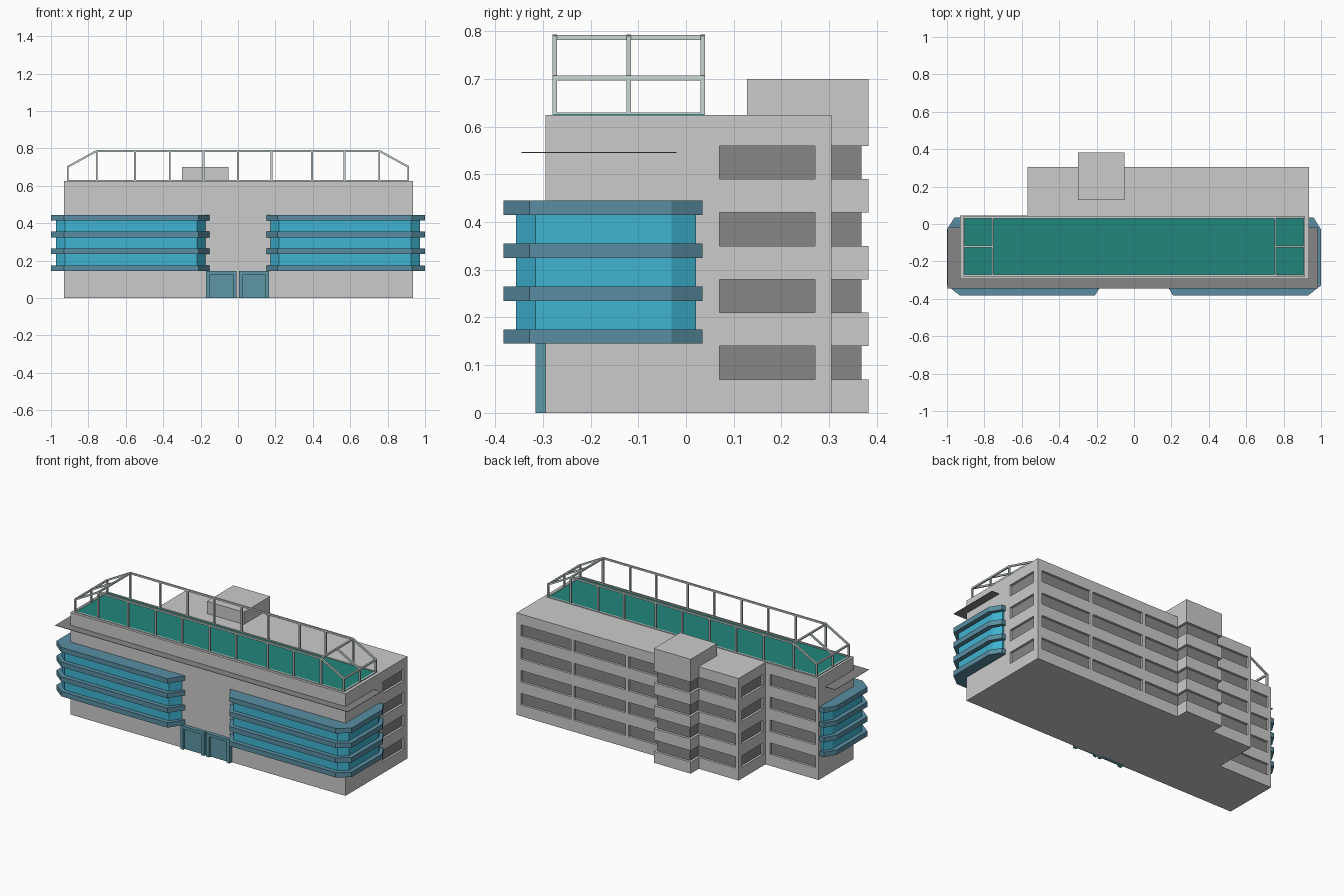
import bpy, bmesh
from mathutils import Vector, Matrix

if "Cube" in bpy.data.objects:
    bpy.data.objects.remove(bpy.data.objects["Cube"])


def material(name, rgb):
    m = bpy.data.materials.new(name)
    m.diffuse_color = (*rgb, 1)
    m.use_nodes = True
    m.node_tree.nodes["Principled BSDF"].inputs["Base Color"].default_value = m.diffuse_color
    return m


DARK = material("dark_grey", (0.24, 0.24, 0.24))
TRIM = material("blue_grey_trim", (0.10, 0.27, 0.36))
GLASS = material("blue_glass", (0.05, 0.46, 0.65))
DOOR = material("door_blue", (0.11, 0.31, 0.38))
GREEN = material("court_green", (0.015, 0.24, 0.20))
RAIL = material("pale_rail", (0.60, 0.68, 0.66))


def finish(name, bm, mat=None):
    bmesh.ops.recalc_face_normals(bm, faces=bm.faces)
    me = bpy.data.meshes.new(name)
    bm.to_mesh(me)
    bm.free()
    ob = bpy.data.objects.new(name, me)
    bpy.context.collection.objects.link(ob)
    if mat:
        me.materials.append(mat)
    return ob


def add_box(bm, x0, x1, y0, y1, z0, z1):
    m = Matrix.Translation(((x0 + x1) / 2, (y0 + y1) / 2, (z0 + z1) / 2))
    m = m @ Matrix.Diagonal((x1 - x0, y1 - y0, z1 - z0, 1))
    bmesh.ops.create_cube(bm, size=1, matrix=m)


def boxes(name, dims, mat=None):
    bm = bmesh.new()
    for d in dims:
        add_box(bm, *d)
    return finish(name, bm, mat)


def add_prism(bm, pts, z0, z1):
    f = bm.faces.new([bm.verts.new((x, y, z0)) for x, y in pts])
    r = bmesh.ops.extrude_face_region(bm, geom=[f])
    vs = [v for v in r["geom"] if isinstance(v, bmesh.types.BMVert)]
    bmesh.ops.translate(bm, verts=vs, vec=(0, 0, z1 - z0))
    bm.faces.ensure_lookup_table()
    if f not in bm.faces[:]:
        return
    # keep the bottom cap closed
    if not any(abs(g.calc_center_median().z - z0) < 1e-6 for g in bm.faces):
        bm.faces.new([v for v in f.verts])


def add_bar(bm, a, b, t=0.010):
    a, b = Vector(a), Vector(b)
    d = b - a
    m = Matrix.Translation((a + b) / 2) @ d.to_track_quat('Z', 'Y').to_matrix().to_4x4()
    bmesh.ops.create_cube(bm, size=1, matrix=m @ Matrix.Diagonal((t, t, d.length + t * 0.6, 1)))


FLOORS = [0.07 + 0.14 * i for i in range(4)]
WH, DEPTH, ROOF = 0.07, 0.015, 0.625

# main body: L-shaped block
bm = bmesh.new()
add_prism(bm, [(-0.93, -0.295), (0.935, -0.295), (0.935, 0.305),
               (-0.57, 0.305), (-0.57, 0.045), (-0.93, 0.045)], 0, ROOF)
body = finish("main_body", bm)

# recessed ribbon windows on rear and end walls
cuts, panes = [], []
for z in FLOORS:
    zz = (z, z + WH)
    for a, b, y in [(0.565, 0.905, 0.305), (0.195, 0.545, 0.305), (-0.12, 0.175, 0.305),
                    (-0.55, -0.25, 0.305), (-0.91, -0.60, 0.045)]:
        cuts.append((a, b, y - DEPTH, y + 0.02, *zz))
        panes.append((a, b, y - DEPTH - 0.002, y - DEPTH + 0.001, *zz))
    for x, s in [(0.935, 1), (-0.57, -1)]:
        i, o = x - s * DEPTH, x + s * 0.02
        cuts.append((min(i, o), max(i, o), 0.07, 0.27, *zz))
        panes.append((i - 0.0015, i + 0.0015, 0.07, 0.27, *zz))
cutter = boxes("window_cutter", cuts)
cutter.hide_render = True
mod = body.modifiers.new("windows", 'BOOLEAN')
mod.operation, mod.solver, mod.object = 'DIFFERENCE', 'EXACT', cutter
bpy.context.view_layer.objects.active = body
bpy.ops.object.modifier_apply(modifier=mod.name)
bpy.data.objects.remove(cutter)
boxes("window_panes", panes, DARK)

# stair tower: solid bands around an inset dark core
TX0, TX1, TY0, TY1 = -0.30, -0.05, 0.128, 0.383
edges = [0.0] + [e for z in FLOORS for e in (z, z + WH)] + [0.70]
boxes("stair_tower_bands", [(TX0, TX1, TY0, TY1, edges[i], edges[i + 1])
                            for i in range(0, len(edges), 2)])
boxes("stair_tower_windows", [(TX0 + DEPTH, TX1 - DEPTH, TY0 + DEPTH, TY1 - DEPTH, z, z + WH)
                              for z in FLOORS], DARK)

# wrap-around bays: trim bands with glass between them
band = [(0.15, -0.29), (0.21, -0.383), (0.93, -0.383), (1.0, -0.328), (1.0, -0.03),
        (0.96, 0.035), (0.92, 0.035), (0.92, -0.28), (0.15, -0.28)]
pane = [(0.17, -0.29), (0.22, -0.356), (0.925, -0.356), (0.973, -0.316), (0.973, -0.03),
        (0.945, 0.021), (0.92, 0.021), (0.92, -0.28), (0.17, -0.28)]
for side, s in (("right", 1), ("left", -1)):
    bm = bmesh.new()
    for i in range(4):
        add_prism(bm, [(s * x, y) for x, y in band], 0.145 + 0.09 * i, 0.175 + 0.09 * i)
    finish(side + "_bay_bands", bm, TRIM)
    bm = bmesh.new()
    for i in range(3):
        add_prism(bm, [(s * x, y) for x, y in pane], 0.175 + 0.09 * i, 0.235 + 0.09 * i)
    finish(side + "_bay_glass", bm, GLASS)

# thin canopy sheet around the front
boxes("canopy", [(-0.998, 0.985, -0.345, -0.29, 0.545, 0.547),
                 (-0.998, -0.925, -0.29, -0.02, 0.545, 0.547),
                 (0.93, 0.985, -0.29, -0.02, 0.545, 0.547)], DARK)

# entrance doors: frames and recessed leaves
frames, leaves = [], []
for x0, x1 in ((-0.17, -0.008), (0.006, 0.165)):
    frames += [(x0, x0 + 0.02, -0.316, -0.28, 0, 0.145), (x1 - 0.02, x1, -0.316, -0.28, 0, 0.145),
               (x0 + 0.02, x1 - 0.02, -0.316, -0.28, 0.127, 0.145)]
    leaves.append((x0 + 0.02, x1 - 0.02, -0.302, -0.28, 0, 0.127))
boxes("door_frames", frames, DOOR)
boxes("door_leaves", leaves, DOOR)

# roof court
boxes("roof_court", [(-0.915, 0.915, -0.278, 0.038, ROOF - 0.01, ROOF + 0.002)], GREEN)

# court fence: curb, posts, top rails and sloping ends
F, B, M = -0.275, 0.035, -0.12
Z0, ZE, ZT, XE, XI = ROOF, 0.702, 0.787, 0.91, 0.755
bm = bmesh.new()
for y in (F, B):
    add_bar(bm, (-XE, y, Z0), (XE, y, Z0))
    add_bar(bm, (-XI, y, ZT), (XI, y, ZT))
    for x in (-XI, -0.55, -0.365, -0.185, 0, 0.18, 0.395, 0.57, XI):
        add_bar(bm, (x, y, Z0), (x, y, ZT))
for s in (1, -1):
    add_bar(bm, (s * XE, F, Z0), (s * XE, B, Z0))
    add_bar(bm, (s * XE, F, ZE), (s * XE, B, ZE))
    add_bar(bm, (s * XI, F, ZT), (s * XI, B, ZT))
    for y in (F, M, B):
        add_bar(bm, (s * XE, y, Z0), (s * XE, y, ZE))
        add_bar(bm, (s * XE, y, ZE), (s * XI, y, ZT))
finish("court_fence", bm, RAIL)
